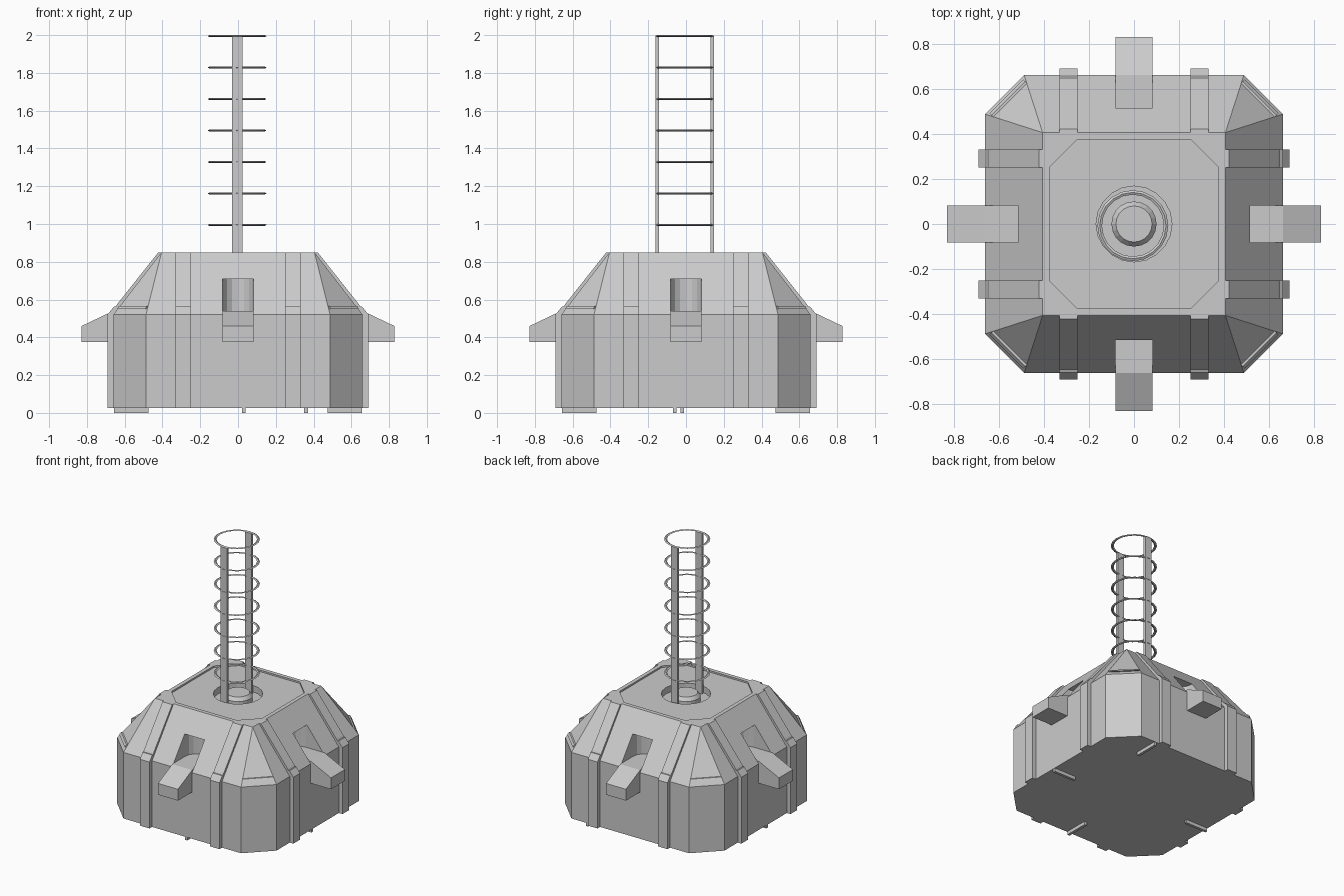
import bpy, bmesh, math
from mathutils import Matrix, Vector

if "Cube" in bpy.data.objects:
    bpy.data.objects.remove(bpy.data.objects["Cube"])

QUARTERS = [k * math.pi / 2 for k in range(4)]
DIAGONALS = [a + math.pi / 4 for a in QUARTERS]


def finish(name, bm, helper=False):
    bmesh.ops.recalc_face_normals(bm, faces=bm.faces[:])
    me = bpy.data.meshes.new(name)
    bm.to_mesh(me)
    bm.free()
    ob = bpy.data.objects.new(name, me)
    bpy.context.collection.objects.link(ob)
    if helper:
        ob.hide_render = True
        ob.hide_set(True)
    return ob


def loft(bm, rings, closed=False):
    """Skin between equal-length rings of points, capping or closing the ends."""
    vs = [[bm.verts.new(p) for p in r] for r in rings]
    n = len(vs[0])
    pairs = list(zip(vs, vs[1:])) + ([(vs[-1], vs[0])] if closed else [])
    for a, b in pairs:
        for i in range(n):
            j = (i + 1) % n
            bm.faces.new((a[i], a[j], b[j], b[i]))
    if not closed:
        bm.faces.new(vs[0])
        bm.faces.new(vs[-1])


def radial(name, profile, spans, angles):
    """Extrude an (outward, z) profile across each span, repeated at each angle."""
    bm = bmesh.new()
    for a in angles:
        rot = Matrix.Rotation(a, 3, 'Z')
        for w0, w1 in spans:
            loft(bm, [[rot @ Vector((r, w, z)) for r, z in profile] for w in (w0, w1)])
    return finish(name, bm)


def circle(r, z, n=20, c=(0, 0)):
    return [(c[0] + r * math.cos(2 * math.pi * i / n),
             c[1] + r * math.sin(2 * math.pi * i / n), z) for i in range(n)]


def octagon(h, c, z):
    return [(h, -c, z), (h, c, z), (c, h, z), (-c, h, z),
            (-h, c, z), (-h, -c, z), (-c, -h, z), (c, -h, z)]


def cut(target, cutter):
    m = target.modifiers.new(cutter.name, 'BOOLEAN')
    m.operation, m.solver, m.object = 'DIFFERENCE', 'EXACT', cutter


# Main body: octagonal base tapering to a square top
bm = bmesh.new()
loft(bm, [octagon(.66, .487, .025), octagon(.66, .487, .52), octagon(.405, .405, .85)])
bmesh.ops.remove_doubles(bm, verts=bm.verts[:], dist=.001)
body = finish("body", bm)

# Shallow chamfered panel recess in the top
bm = bmesh.new()
loft(bm, [octagon(.375, .25, z) for z in (.838, .9)])
cut(body, finish("top_panel_cutter", bm, True))

# Round well for the mast
bm = bmesh.new()
loft(bm, [circle(.168, z) for z in (.79, .9)])
cut(body, finish("well_cutter", bm, True))

# Round-backed side ports
bm = bmesh.new()
arc = [(.50 - .0825 * math.sin(t), .0825 * math.cos(t))
       for t in [math.pi * i / 8 for i in range(9)]]
outline = [(.8, .0825)] + arc + [(.8, -.0825)]
for a in QUARTERS:
    rot = Matrix.Rotation(a, 3, 'Z')
    loft(bm, [[rot @ Vector((x, y, z)) for x, y in outline] for z in (.54, .71)])
cut(body, finish("port_cutter", bm, True))

# Chutes sticking out below the ports
radial("chutes", [(.60, .375), (.828, .375), (.828, .46), (.66, .54), (.6445, .54), (.60, .53)],
       [(-.0825, .0825)], QUARTERS)

# Paired ribs running up every side
radial("ribs", [(.60, .025), (.69, .025), (.69, .522), (.657, .562), (.648, .562),
                (.64, .575), (.422, .85), (.405, .85), (.60, .55)],
       [(.25, .33), (-.33, -.25)], QUARTERS)

# Thin strips on the corner facets
radial("corner_strips", [(.76, .545), (.800, .55), (.787, .567), (.76, .567)],
       [(-.105, .105)], DIAGONALS)

# Thin feet under each side
for i, (a, w) in enumerate(zip(QUARTERS, (-.06, -.36, .02, .03))):
    radial(f"foot_{i + 1}", [(.475, 0), (.657, 0), (.657, .03), (.475, .03)],
           [(w - .01, w + .01)], [a])

# Emitter disc in the well
bm = bmesh.new()
loft(bm, [circle(.03, .80), circle(.10, .785), circle(.10, .825),
          circle(.08, .85), circle(.03, .85)])
finish("emitter_disc", bm)

# Mast: two upright rails
CENTRE = (-.005, -.007)
bm = bmesh.new()
for s in (-1, 1):
    m = Matrix.Translation((CENTRE[0], CENTRE[1] + s * .145, 1.39)) @ Matrix.Diagonal((.056, .018, 1.206, 1))
    bmesh.ops.create_cube(bm, size=1, matrix=m)
finish("mast_rails", bm)

# Mast: seven evenly spaced hoops
bm = bmesh.new()
for i in range(7):
    z = .995 + i / 6
    loft(bm, [circle(r, z + dz, c=CENTRE) for r, dz in
              ((.157, 0), (.147, .005), (.137, 0), (.147, -.005))], closed=True)
finish("mast_hoops", bm)
